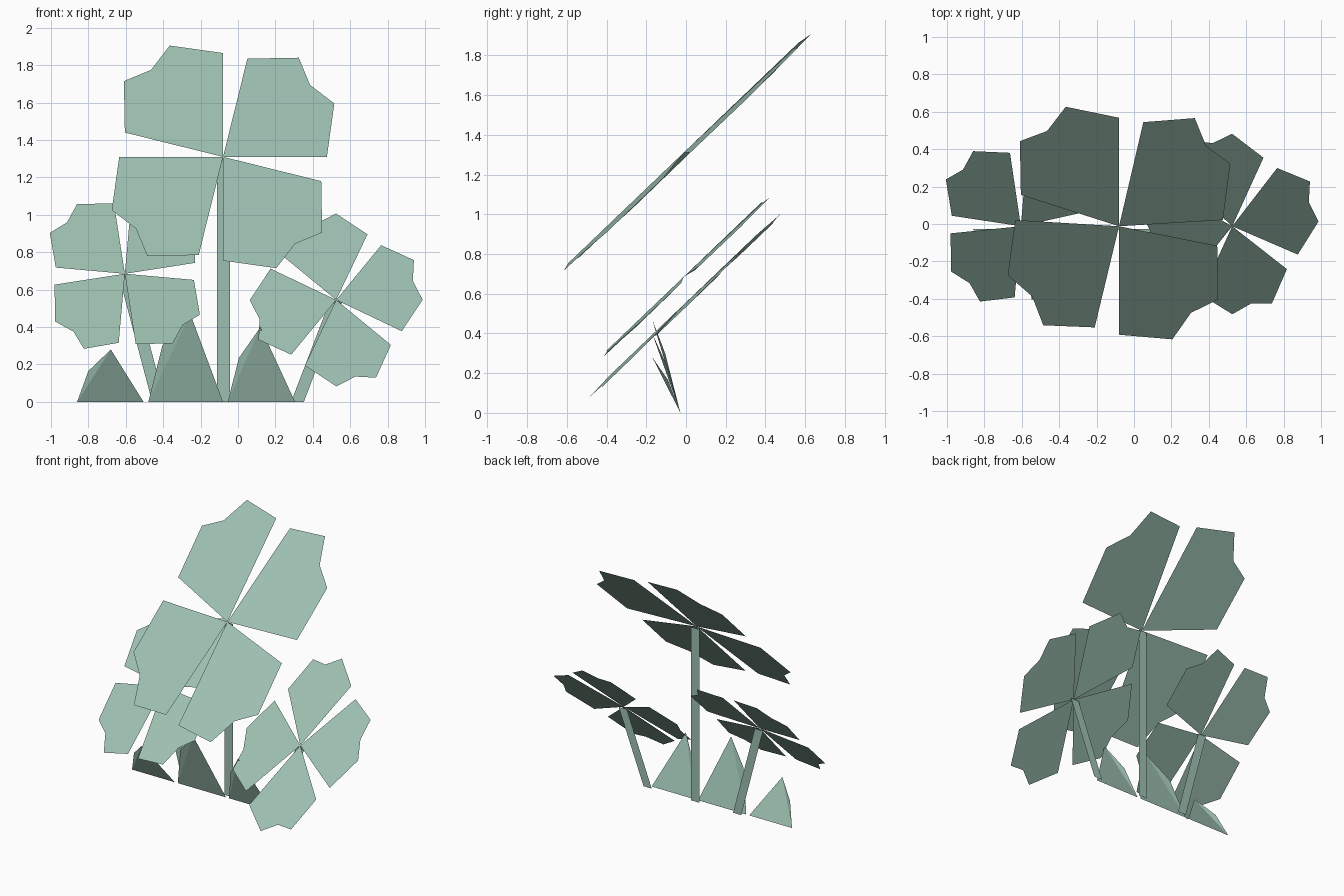
import bpy
from math import cos, sin, radians

cube = bpy.data.objects.get("Cube")
if cube:
    bpy.data.objects.remove(cube, do_unlink=True)

green = bpy.data.materials.new("sage_green")
green.use_nodes = True
colour = (0.34, 0.53, 0.44, 1)
green.diffuse_color = colour
green.node_tree.nodes["Principled BSDF"].inputs["Base Color"].default_value = colour


def make(name, verts, faces):
    mesh = bpy.data.meshes.new(name)
    mesh.from_pydata(verts, [], faces)
    mesh.materials.append(green)
    mesh.update()
    bpy.context.collection.objects.link(bpy.data.objects.new(name, mesh))


# One heart-shaped leaflet outline, starting at the hub
LEAFLET = [(0, 0), (0.555, 0), (0.595, 0.285), (0.465, 0.385),
           (0.405, 0.53), (0.13, 0.525)]
LEAN = 1.045    # backward slope of the whole clover
DROOP = 0.06    # sideways sag of each leaflet


def clover(name, hub_x, hub_z, size, turn):
    """Four flat leaflets around a hub, leaning back."""
    verts, faces = [], []
    for quarter in range(4):
        c, s = cos(radians(90 * quarter)), sin(radians(90 * quarter))
        ct, st = cos(radians(turn)), sin(radians(turn))
        start = len(verts)
        for px, pz in LEAFLET:
            x, z = size * (c * px - s * pz), size * (s * px + c * pz)
            dx, dz = ct * x - st * z, st * x + ct * z
            verts.append((hub_x + dx, -0.012 + LEAN * dz + DROOP * abs(x), hub_z + dz))
        faces.append(range(start, len(verts)))
    make(name, verts, faces)


def stem(name, foot_x, top_x, top_z, half=0.034):
    """Flat upright strip."""
    make(name, [(foot_x - half, 0, 0), (foot_x + half, 0, 0),
                (top_x + half, 0, top_z), (top_x - half, 0, top_z)], [(0, 1, 2, 3)])


def blade(name, x0, x1, tip, shoulder):
    """Pointed ground leaf leaning forward, with a folded side flap."""
    make(name, [(x0, -0.028, 0), (x1, -0.028, 0), (tip[0], -0.17, tip[1]),
                (shoulder[0], shoulder[1], shoulder[2])], [(0, 1, 2), (0, 2, 3)])


# Clover heads
clover("middle_clover", -0.08, 1.31, 1.0, 0)
clover("right_clover", -0.605, 0.685, 0.685, 8.8)
clover("left_clover", 0.525, 0.545, 0.7, -25.5)

# Stems
stem("middle_stem", -0.077, -0.077, 1.3)
stem("right_stem", -0.425, -0.605, 0.68)
stem("left_stem", 0.318, 0.525, 0.54)

# Ground leaves
blade("outer_ground_leaf", -0.86, -0.505, (-0.68, 0.28), (-0.80, -0.09, 0.165))
blade("centre_ground_leaf", -0.48, -0.08, (-0.255, 0.47), (-0.405, -0.105, 0.30))
blade("left_ground_leaf", -0.055, 0.305, (0.12, 0.40), (0.005, -0.095, 0.235))
